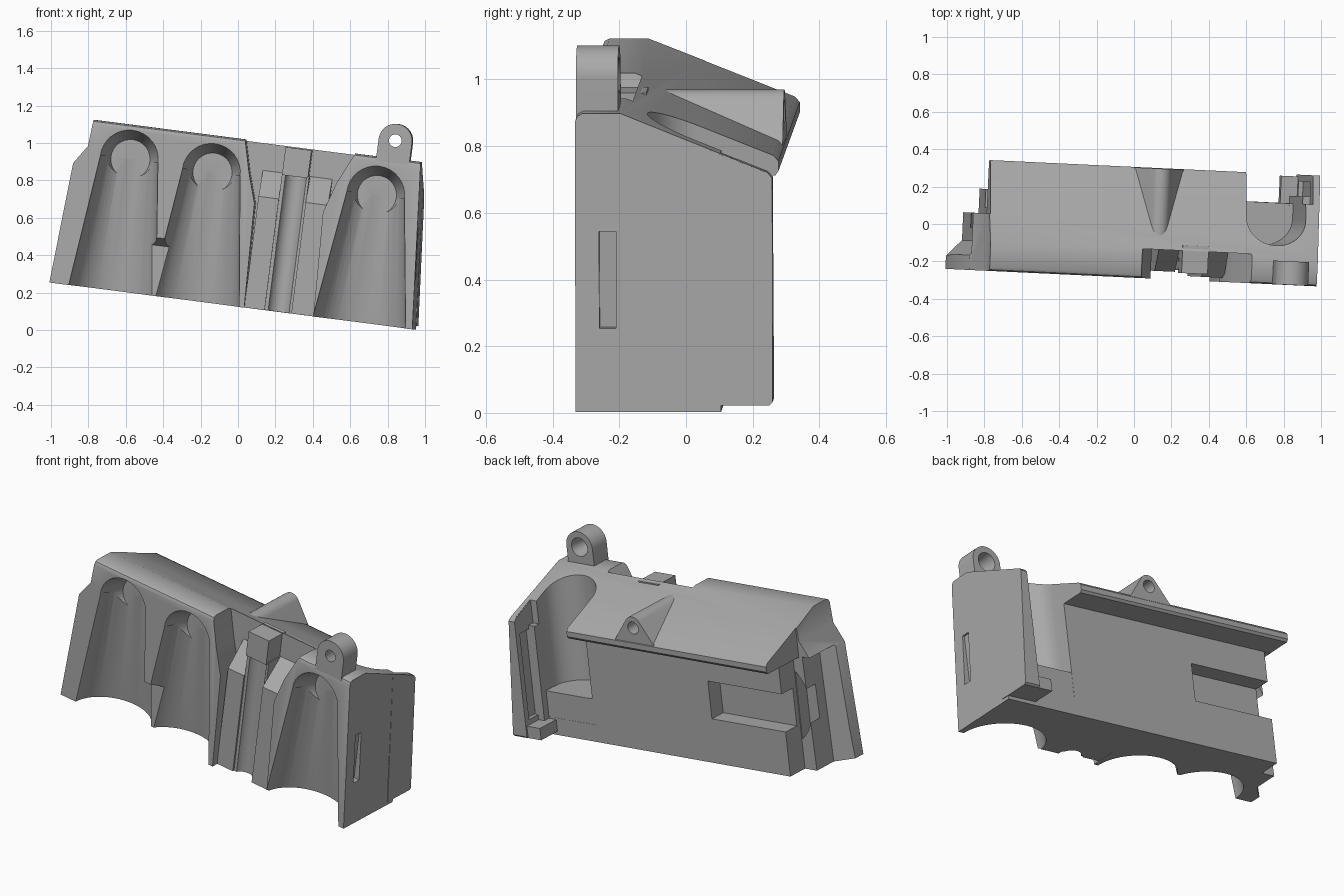
import bpy, bmesh, math
from mathutils import Matrix, Vector

old = bpy.data.objects.get("Cube")
if old:
    bpy.data.objects.remove(old, do_unlink=True)

grey = bpy.data.materials.new("plain grey")
grey.use_nodes = True
grey.diffuse_color = (0.4, 0.4, 0.4, 1)
grey.node_tree.nodes["Principled BSDF"].inputs["Base Color"].default_value = (0.4, 0.4, 0.4, 1)

PARTS = []
FRONT, BACK, LIP = -0.287, 0.15, 0.305


def loft(name, a, b):
    """Closed solid between two matching rings of points."""
    bm = bmesh.new()
    ra = [bm.verts.new(p) for p in a]
    rb = [bm.verts.new(p) for p in b]
    bm.faces.new(ra)
    bm.faces.new(rb)
    n = len(a)
    for i in range(n):
        j = (i + 1) % n
        bm.faces.new((ra[i], ra[j], rb[j], rb[i]))
    bmesh.ops.recalc_face_normals(bm, faces=bm.faces)
    me = bpy.data.meshes.new(name)
    bm.to_mesh(me)
    bm.free()
    me.materials.append(grey)
    ob = bpy.data.objects.new(name, me)
    bpy.context.collection.objects.link(ob)
    return ob


def along_x(name, yz, x0, x1):
    return loft(name, [(x0, y, z) for y, z in yz], [(x1, y, z) for y, z in yz])


def along_y(name, xz, y0, y1):
    return loft(name, [(x, y0, z) for x, z in xz], [(x, y1, z) for x, z in xz])


def box(name, x0, x1, y0, y1, z0, z1):
    return along_x(name, [(y0, z0), (y1, z0), (y1, z1), (y0, z1)], x0, x1)


def arc(cx, cy, rx, ry, start=0, end=360, n=32):
    full = end - start == 360
    steps = n if full else n + 1
    angles = [math.radians(start + (end - start) * i / n) for i in range(steps)]
    return [(cx + rx * math.cos(t), cy + ry * math.sin(t)) for t in angles]


def cone_y(name, x, z, r0, r1, y0, y1):
    return loft(name, [(p, y0, q) for p, q in arc(x, z, r0, r0)],
                [(p, y1, q) for p, q in arc(x, z, r1, r1)])


def cone_z(name, x, y, size0, size1, z0, z1):
    return loft(name, [(p, q, z0) for p, q in arc(x, y, *size0, n=48)],
                [(p, q, z1) for p, q in arc(x, y, *size1, n=48)])


def boolean(ob, tool, operation="DIFFERENCE"):
    tool.hide_render = True
    mod = ob.modifiers.new("cut", "BOOLEAN")
    mod.operation, mod.object, mod.solver = operation, tool, "EXACT"
    bpy.context.view_layer.objects.active = ob
    bpy.ops.object.modifier_apply(modifier=mod.name)
    bpy.data.objects.remove(tool, do_unlink=True)


def keep(ob):
    PARTS.append(ob)
    return ob


# Main body: roofed section trimmed to the tapered front outline
roof = [(0.29, 0.717), (-0.15, 0.893), (-0.265, 0.893), (-0.28, 0.885), (FRONT, 0.868)]
body = keep(along_x("main_body", [(FRONT, 0), (BACK, 0), (BACK, 0.656), (LIP - 0.01, 0.656),
                                 (LIP, 0.67), (LIP, 0.70)] + roof, -1.1, 1.1))
outline = [(-1.008, 0), (-0.96, 0.65), (-0.893, 0.75), (-0.88, 0.91),
           (0.883, 0.91), (0.958, 0)]
boolean(body, along_y("outline", [(x, z if z else -0.05) for x, z in outline], -1, 1),
        "INTERSECT")

# Rear wing at the right-hand end
wing = keep(along_x("end_wing", [(0.1, 0.02), (LIP - 0.01, 0.02), (LIP, 0.03), (LIP, 0.70),
                                 (0.29, 0.716), (0.1, 0.79)], 0.86, 1.1))
boolean(wing, along_y("outline", outline, -1, 1), "INTERSECT")
boolean(wing, box("wing_groove", 0.8, 0.885, 0.18, 0.27, 0.12, 0.62))
keep(box("wing_foot", 0.77, 0.88, 0.13, 0.295, 0.021, 0.09))
keep(box("wing_rib", 0.82, 0.88, 0.1, 0.19, 0.021, 0.64))

# Three arched bays, tapering upward
for x, z, half in ((-0.665, 0.709, 0.235), (-0.22, 0.694, 0.24), (0.668, 0.687, 0.25)):
    slope = (half - 0.155) / z
    low = half + slope * 0.1
    boolean(body, cone_z("bay", x, FRONT, (low, 0.23), (0.155, 0.14), -0.1, z))
    boolean(body, cone_y("bay_arch", x, z, 0.163, 0.105, FRONT - 0.02, FRONT + 0.138))

# Lowered ridge between the first two bays
boolean(body, along_x("ridge_cut", [(-0.4, -0.1), (-0.19, -0.1), (-0.19, 0.27), (-0.4, 0.36)],
                      -0.505, -0.37))

# Flared centre recess
boolean(body, along_y("recess", [(0.05, -0.1), (0.03, 0.56), (-0.02, 0.72), (-0.09, 1),
                                 (0.58, 1), (0.45, 0.72), (0.4, 0.56), (0.424, -0.1)],
                      -0.5, -0.13))

# Open pocket through the roof on the rear right
boolean(body, cone_z("pocket_round", 0.66, 0.065, (0.16, 0.145), (0.16, 0.145), 0.25, 1))
boolean(body, box("pocket", 0.5, 0.82, 0.065, 0.5, 0.251, 1))
boolean(body, box("roof_gap", 0.5, 0.865, BACK - 0.001, 0.5, 0.1, 1))

# Rear left pocket, end step and crescent
boolean(body, box("rear_pocket", -0.84, -0.33, 0.05, 0.3, 0.26, 0.48))
boolean(body, box("end_step", -1.2, -0.84, 0.02, 0.5, -0.1, 0.655))
boolean(body, box("end_roof", -1.2, -0.881, 0.02, 0.5, 0.6, 1))
boolean(body, along_y("crescent", arc(-0.73, 0.37, 0.2, 0.24, 125, 235, 20), -0.06, 0.2))
# Slanted back of the left flange
boolean(body, loft("flange_bevel",
                   [(-1.04, -0.25, -0.1), (-0.925, -0.13, -0.1), (-0.925, 0.3, -0.1), (-1.2, 0.3, -0.1)],
                   [(-0.99, -0.25, 0.66), (-0.905, -0.13, 0.66), (-0.905, 0.3, 0.66), (-1.2, 0.3, 0.66)]))

# Slot in the right-hand end
boolean(body, box("end_slot", 0.9, 1.1, -0.215, -0.165, 0.25, 0.54))

# Centre plates with sloping tops, and the post between them
for name, x0, x1, y in (("left_plate", 0.045, 0.155, -0.245), ("right_plate", 0.3, 0.42, -0.265)):
    keep(along_x(name, [(-0.1, 0.001), (y, 0.001), (y, 0.6), (-0.13, 0.74), (-0.1, 0.74)], x0, x1))
post = keep(box("centre_post", 0.154, 0.301, -0.235, -0.1, 0.001, 0.74))
boolean(post, cone_z("groove", 0.23, -0.26, (0.062, 0.062), (0.062, 0.062), -0.1, 0.8))
keep(box("post_head", 0.155, 0.295, -0.25, -0.1, 0.73, 0.88))

# Upright lug on the roof with a flared hole
lug = keep(along_y("top_lug", [(0.645, 0.86)] + arc(0.735, 0.989, 0.09, 0.09, 180, 0, 24)
                   + [(0.825, 0.86)], FRONT + 0.001, -0.16))
boolean(lug, cone_y("lug_hole", 0.735, 0.989, 0.032, 0.056, FRONT - 0.01, -0.15))

# Rounded gusset with a hole at the rear edge
gusset = keep(along_y("rear_gusset", [(-0.115, 0.69)] + arc(0.03, 0.8, 0.055, 0.055, 145, 35, 12)
                      + [(0.175, 0.69)], -0.07, LIP - 0.003))
boolean(gusset, cone_y("gusset_hole", 0.03, 0.79, 0.036, 0.036, 0.12, 0.4))

# Tilt the whole assembly and shade it
tilt = (Matrix.Translation(Vector((0, 0, 0.125)))
        @ Matrix.Rotation(math.radians(-2.7), 4, "Z")
        @ Matrix.Rotation(math.radians(7.35), 4, "Y"))
bpy.ops.object.select_all(action="DESELECT")
for ob in PARTS:
    ob.data.transform(tilt)
    ob.select_set(True)
bpy.context.view_layer.objects.active = body
bpy.ops.object.shade_smooth_by_angle(angle=math.radians(30))
